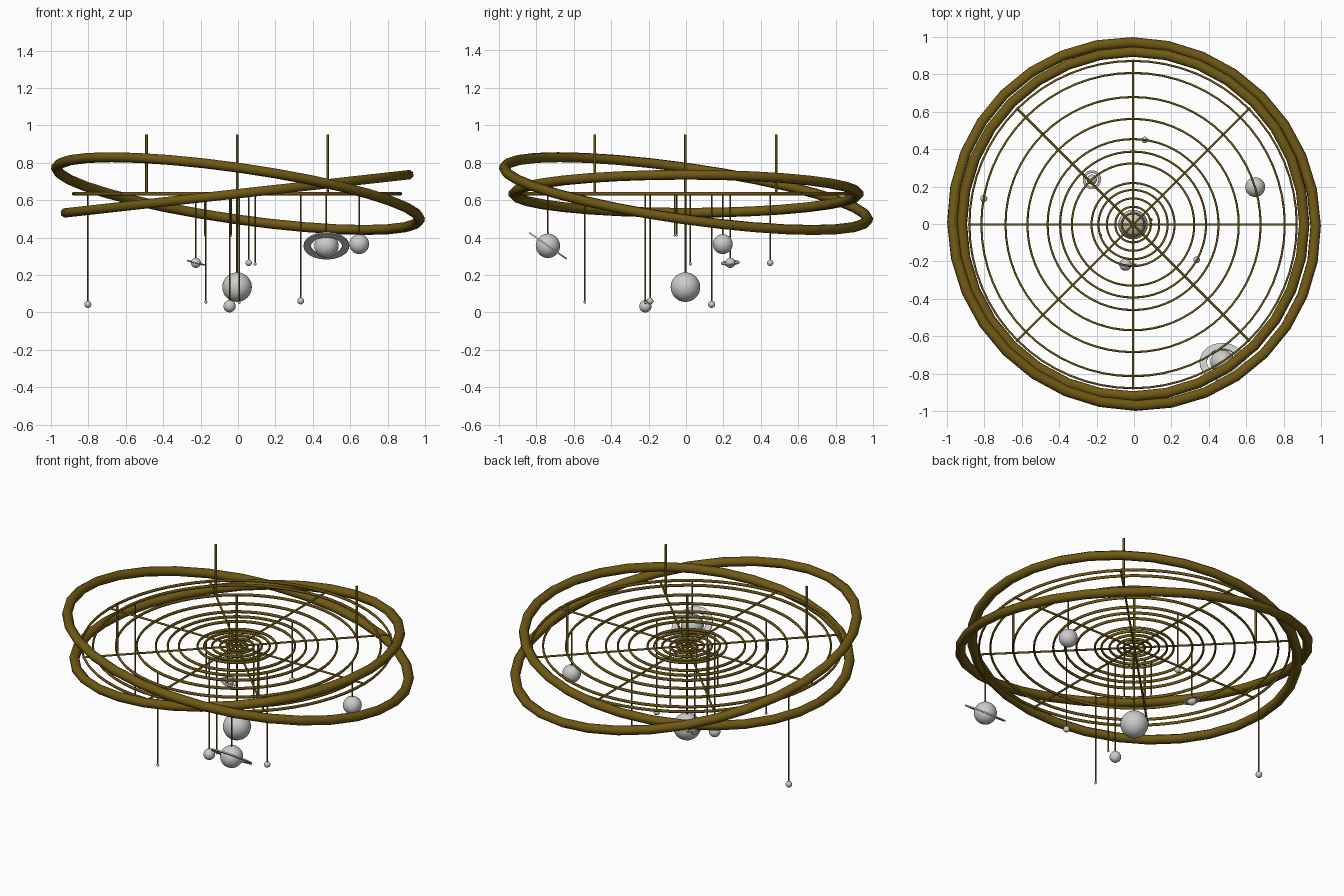
import bpy, bmesh, math
from mathutils import Vector, Matrix

if "Cube" in bpy.data.objects:
    bpy.data.objects.remove(bpy.data.objects["Cube"])

brass = bpy.data.materials.new("brass")
brass.diffuse_color = (0.16, 0.10, 0.007, 1)
brass.use_nodes = True
brass.node_tree.nodes["Principled BSDF"].inputs["Base Color"].default_value = brass.diffuse_color
CX, CY, PLANE, TOP = -0.005, -0.003, 0.634, 0.95


def finish(name, mat=None, angle=60):
    ob = bpy.context.object
    ob.name = name
    bpy.ops.object.shade_smooth_by_angle(angle=math.radians(angle))
    if mat:
        ob.data.materials.append(mat)
    return ob


def lathe(name, section, n, loc, rot, mat=None):
    # revolve a closed (radius, height) section around z
    bm = bmesh.new()
    loops = [[bm.verts.new((r * math.cos(2 * math.pi * i / n), r * math.sin(2 * math.pi * i / n), z))
              for i in range(n)] for r, z in section]
    for k, p in enumerate(loops):
        q = loops[(k + 1) % len(loops)]
        for i in range(n):
            j = (i + 1) % n
            bm.faces.new((p[i], p[j], q[j], q[i]))
    bmesh.ops.recalc_face_normals(bm, faces=bm.faces)
    me = bpy.data.meshes.new(name)
    bm.to_mesh(me)
    bm.free()
    ob = bpy.data.objects.new(name, me)
    ob.location, ob.rotation_euler = loc, rot
    bpy.context.collection.objects.link(ob)
    bpy.ops.object.select_all(action='DESELECT')
    ob.select_set(True)
    bpy.context.view_layer.objects.active = ob
    return finish(name, mat)


def hoop(name, loc, radius, w, h, normal=(0, 0, 1), seg=64):
    # ring with an eight-sided section, flat side outwards
    sec = []
    for k in range(8):
        a = math.pi / 8 + k * math.pi / 4
        sec.append((radius + w * math.cos(a), h * math.sin(a)))
    return lathe(name, sec, seg, loc, Vector(normal).to_track_quat('Z', 'Y').to_euler(), brass)


def disc_ring(name, loc, inner, outer, h, rot):
    return lathe(name, ((inner, -h), (outer, -h), (outer, h), (inner, h)), 48, loc, rot)


def rod(name, a, b, r):
    a, b = Vector(a), Vector(b)
    d = b - a
    bpy.ops.mesh.primitive_cylinder_add(vertices=8, radius=r, depth=d.length, location=(a + b) / 2,
                                        rotation=d.to_track_quat('Z', 'Y').to_euler())
    return finish(name, brass)


def ball(name, loc, r):
    bpy.ops.mesh.primitive_uv_sphere_add(segments=32, ring_count=16, radius=r, location=loc)
    return finish(name)


# two heavy tilted outer hoops
hoop("outer_hoop", (0, 0, 0.635), 0.981, 0.029, 0.027, (0.143, 0.143, 1), 32)
hoop("inner_hoop", (CX, 0, 0.634), 0.921, 0.029, 0.027, (-0.111, 0, 1), 32)

# flat orbit rings
for i, r in enumerate((0.06, 0.095, 0.14, 0.185, 0.222, 0.327, 0.39, 0.457, 0.565, 0.682, 0.811, 0.875)):
    hoop(f"orbit_ring_{i}", (CX, CY, PLANE), r, 0.006, 0.009)

# spokes and hangers
for i in range(4):
    a = i * math.pi / 4
    dx, dy = 0.883 * math.cos(a), 0.883 * math.sin(a)
    rod(f"spoke_{i}", (CX - dx, CY - dy, PLANE), (CX + dx, CY + dy, PLANE), 0.006)
    h = a * 2 + math.pi / 4
    x, y = CX + 0.685 * math.cos(h), CY + 0.685 * math.sin(h)
    rod(f"hanger_{i}", (x, y, PLANE), (x, y, TOP), 0.007)
rod("center_hanger", (CX, CY, PLANE), (CX, CY, TOP), 0.007)
rod("center_rod", (CX, CY, 0.14), (CX, CY, PLANE), 0.005)

# central globe and hanging globes: x, y, z, radius
ball("central_globe", (CX, CY, 0.135), 0.079)
globes = [(-0.037, -0.050, 0.411, 0.006), (0.092, 0.023, 0.259, 0.008), (-0.177, -0.060, 0.412, 0.006),
          (-0.045, -0.217, 0.033, 0.033), (0.007, -0.217, 0.053, 0.007), (-0.225, 0.237, 0.265, 0.027),
          (0.335, -0.192, 0.061, 0.018), (0.057, 0.450, 0.265, 0.017), (-0.172, -0.541, 0.055, 0.008),
          (0.648, 0.197, 0.365, 0.053), (-0.803, 0.137, 0.043, 0.019), (0.473, -0.738, 0.356, 0.065)]
for i, (x, y, z, r) in enumerate(globes):
    ball(f"globe_{i}", (x, y, z), r)
    rod(f"globe_rod_{i}", (x, y, z), (x, y, PLANE), 0.004)

# globe rings
disc_ring("small_globe_ring", globes[5][:3], 0.036, 0.050, 0.002, (math.radians(4), math.radians(14), 0))
disc_ring("large_globe_ring", globes[11][:3], 0.083, 0.122, 0.004, (math.radians(-35), 0, 0))
